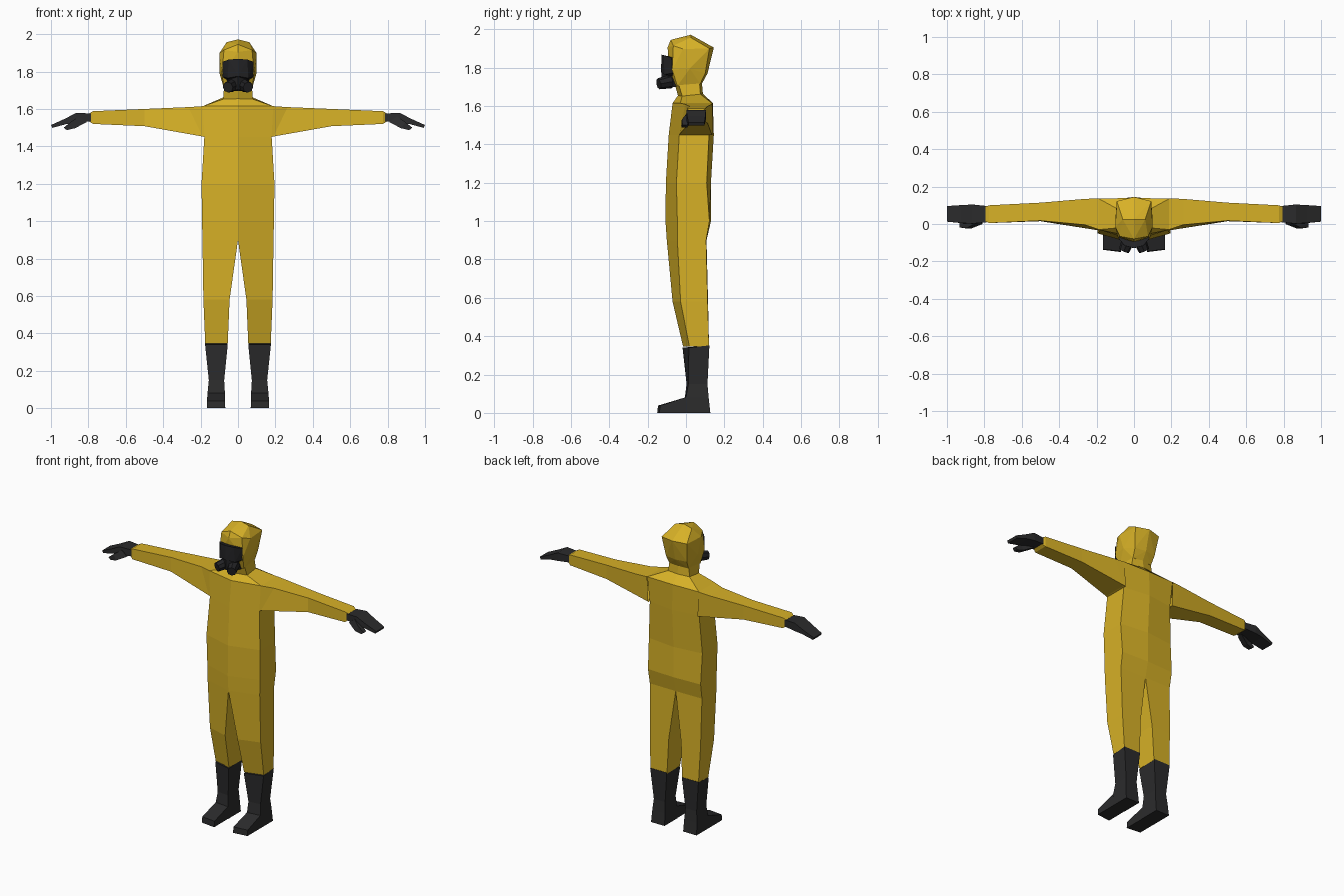
import bpy, bmesh
from mathutils import Vector


def material(name, rgb):
    m = bpy.data.materials.new(name)
    m.diffuse_color = (*rgb, 1)
    return m


YELLOW = material("suit yellow", (0.68, 0.44, 0.02))
DARK = material("rubber charcoal", (0.024, 0.024, 0.025))
BLACK = material("mask black", (0.017, 0.017, 0.019))


def finish(name, bm, mat, mirror=True):
    bmesh.ops.recalc_face_normals(bm, faces=bm.faces[:])
    me = bpy.data.meshes.new(name)
    bm.to_mesh(me)
    bm.free()
    me.materials.append(mat)
    ob = bpy.data.objects.new(name, me)
    bpy.context.collection.objects.link(ob)
    if mirror:
        mod = ob.modifiers.new("mirror", 'MIRROR')
        mod.use_axis[0] = True
        mod.merge_threshold = 0.0005
    return ob


def loft(name, rings, mat, caps=(True, True)):
    """Skin a row of point rings on the +x side; faces on the mirror plane are left out."""
    bm = bmesh.new()
    rows = [[bm.verts.new(p) for p in r] for r in rings]
    n = len(rows[0])
    faces = [[a[i], a[(i + 1) % n], b[(i + 1) % n], b[i]]
             for a, b in zip(rows, rows[1:]) for i in range(n)]
    faces += [r for r, use in zip((rows[0], rows[-1]), caps) if use]
    for f in faces:
        if any(v.co.x > 1e-4 for v in f):
            bm.faces.new(f)
    # orient outward from the part's own axis
    ob = finish(name, bm, mat)
    return ob


def hull(name, half_points, mat):
    """Convex solid from points and their mirror images."""
    bm = bmesh.new()
    for x, y, z in half_points:
        bm.verts.new((x, y, z))
        if x > 0:
            bm.verts.new((-x, y, z))
    res = bmesh.ops.convex_hull(bm, input=bm.verts[:])
    junk = [g for g in res["geom_interior"] if isinstance(g, bmesh.types.BMVert)]
    bmesh.ops.delete(bm, geom=junk, context='VERTS')
    return finish(name, bm, mat, mirror=False)


def arm_ring(xt, xb, zb, zt, yf_b, yf_t, yb):
    return [(xb, yf_b, zb), (xt, yf_t, zt), (xt, yb, zt), (xb, yb, zb)]


# suit body and legs: z, inner x, outer x, then y of inner front, outer front, outer back, inner back
body = [
    (0.345, 0.055, 0.175, -0.015, 0.018, 0.120, 0.120),
    (0.58, 0.045, 0.185, -0.070, -0.028, 0.113, 0.115),
    (0.90, 0.000, 0.190, -0.100, -0.045, 0.105, 0.107),
    (1.00, 0.000, 0.192, -0.107, -0.045, 0.122, 0.130),
    (1.20, 0.000, 0.195, -0.105, -0.050, 0.108, 0.130),
    (1.45, 0.000, 0.180, -0.090, -0.035, 0.120, 0.145),
    (1.615, 0.000, 0.188, -0.070, -0.030, 0.135, 0.140),
]
loft("suit_body", [[(xi, fi, z), (xo, fo, z), (xo, bo, z), (xi, bi, z)]
                   for z, xi, xo, fi, fo, bo, bi in body], YELLOW, (True, False))

# shoulder slope and neck
loft("shoulder_and_neck", [
    [(0, -0.070, 1.615), (0.188, -0.030, 1.615), (0.188, 0.135, 1.615), (0, 0.140, 1.615)],
    [(0, -0.042, 1.655), (0.080, -0.020, 1.652), (0.078, 0.075, 1.662), (0, 0.088, 1.665)],
    [(0, -0.060, 1.720), (0.074, -0.040, 1.720), (0.070, 0.070, 1.730), (0, 0.082, 1.735)],
], YELLOW, (False, False))

# sleeves
loft("sleeve", [
    arm_ring(0.188, 0.180, 1.450, 1.615, -0.035, -0.030, 0.137),
    arm_ring(0.265, 0.190, 1.453, 1.610, -0.034, -0.004, 0.134),
    arm_ring(0.500, 0.500, 1.508, 1.600, 0.015, 0.018, 0.114),
    arm_ring(0.775, 0.775, 1.520, 1.588, 0.005, 0.005, 0.100),
    arm_ring(0.795, 0.795, 1.533, 1.577, 0.015, 0.015, 0.092),
], YELLOW, (False, True))

# gloves
loft("glove", [
    arm_ring(0.785, 0.785, 1.534, 1.576, 0.010, 0.010, 0.096),
    arm_ring(0.865, 0.860, 1.527, 1.579, 0.000, 0.002, 0.104),
    arm_ring(0.925, 0.915, 1.520, 1.548, 0.004, 0.006, 0.101),
    arm_ring(1.000, 0.993, 1.499, 1.514, 0.012, 0.013, 0.096),
], DARK)
loft("thumb", [
    arm_ring(0.850, 0.810, 1.529, 1.560, 0.000, 0.002, 0.035),
    arm_ring(0.895, 0.872, 1.497, 1.530, -0.025, -0.022, 0.012),
    arm_ring(0.932, 0.915, 1.487, 1.500, -0.022, -0.018, 0.006),
], DARK)

# boots: shaft down to the ankle, then the foot pushed forward
def boot_ring(xi, xo, yi, yo, zf, yb, zb):
    return [(xi, yi, zf), (xo, yo, zf), (xo, yb, zb), (xi, yb, zb)]


loft("boot", [
    boot_ring(0.055, 0.176, -0.018, 0.015, 0.340, 0.122, 0.352),
    boot_ring(0.074, 0.156, 0.003, 0.012, 0.150, 0.112, 0.150),
    boot_ring(0.070, 0.163, -0.006, 0.000, 0.080, 0.118, 0.080),
    boot_ring(0.068, 0.166, -0.006, -0.006, 0.000, 0.127, 0.000),
], DARK)
loft("boot_toe", [
    [(0.070, 0.010, 0.000), (0.070, 0.000, 0.082), (0.163, 0.000, 0.082), (0.166, 0.010, 0.000)],
    [(0.069, -0.143, 0.040), (0.069, -0.143, 0.042), (0.166, -0.130, 0.042), (0.166, -0.130, 0.040)],
    [(0.069, -0.150, 0.000), (0.069, -0.146, 0.038), (0.166, -0.135, 0.038), (0.166, -0.138, 0.000)],
][::2], DARK)

# hood
hull("hood", [
    (0, 0.025, 1.972), (0.060, 0.025, 1.957),
    (0, -0.080, 1.945), (0.075, -0.066, 1.915),
    (0.100, -0.015, 1.898), (0.092, 0.122, 1.900), (0, 0.145, 1.905),
    (0, -0.096, 1.905), (0.086, -0.072, 1.790), (0.100, 0.020, 1.795),
    (0.076, 0.100, 1.770), (0, 0.112, 1.770),
    (0.074, -0.045, 1.705), (0.070, 0.074, 1.715), (0, -0.080, 1.700), (0, 0.082, 1.715),
], YELLOW)

# mask with faceted visor, breathing snout
hull("visor", [
    (0, -0.128, 1.868), (0.050, -0.116, 1.864), (0.084, -0.075, 1.852),
    (0, -0.130, 1.775), (0.055, -0.112, 1.765), (0.082, -0.070, 1.772),
    (0.060, -0.050, 1.850), (0.060, -0.050, 1.750),
], BLACK)
hull("snout", [
    (0, -0.128, 1.780), (0.050, -0.095, 1.775), (0.070, -0.050, 1.755),
    (0, -0.125, 1.705), (0.035, -0.095, 1.695), (0.060, -0.050, 1.700),
], BLACK)

# paired filter canisters
bm = bmesh.new()
start, end = Vector((0.028, -0.082, 1.728)), Vector((0.054, -0.143, 1.716))
axis = end - start
made = bmesh.ops.create_cone(bm, cap_ends=True, segments=8, radius1=0.036,
                             radius2=0.029, depth=axis.length)
rot = axis.to_track_quat('Z', 'Y')
for v in made["verts"]:
    v.co = rot @ v.co + (start + end) / 2
finish("filter", bm, BLACK)
